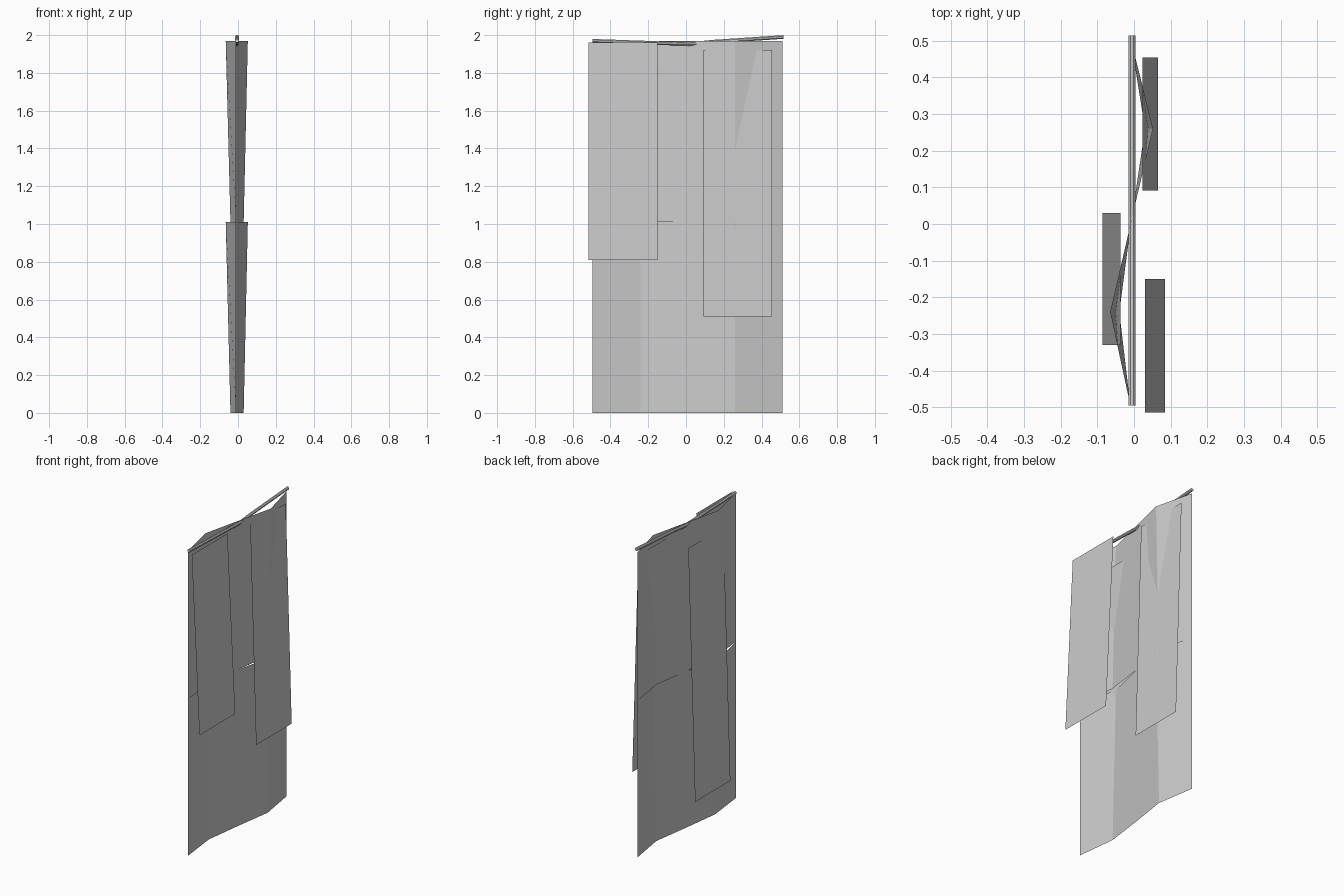
import bpy
import math
from mathutils import Vector

if "Cube" in bpy.data.objects:
    bpy.data.objects.remove(bpy.data.objects["Cube"])


def mesh_object(name, verts, faces):
    me = bpy.data.meshes.new(name)
    me.from_pydata(verts, [], faces)
    me.update()
    ob = bpy.data.objects.new(name, me)
    bpy.context.collection.objects.link(ob)
    return ob


# Folded cloth: zigzag across y, folds are deeper at the top than at the bottom
FOLD_Y = (-0.495, -0.24, 0.01, 0.26, 0.51)
TOP_X = (-0.01, -0.065, -0.007, 0.052, -0.01)
BOTTOM_X = (-0.01, -0.04, -0.007, 0.03, -0.01)


def cloth(name, z0, z1):
    n = len(FOLD_Y)
    verts = [(x, y, z0) for x, y in zip(BOTTOM_X, FOLD_Y)]
    verts += [(x, y, z1) for x, y in zip(TOP_X, FOLD_Y)]
    faces = [(i, i + 1, n + i + 1, n + i) for i in range(n - 1)]
    return mesh_object(name, verts, faces)


cloth("lower_cloth", 0.0, 1.01)
cloth("upper_cloth", 1.01, 1.97)


# Loose hanging strips: flat single sheets leaning outward at the bottom
def strip(name, y0, y1, top, bottom):
    (xt, zt), (xb, zb) = top, bottom
    verts = [(xb, y0, zb), (xb, y1, zb), (xt, y1, zt), (xt, y0, zt)]
    return mesh_object(name, verts, [(0, 1, 2, 3)])


strip("front_right_strip", -0.515, -0.15, (0.03, 1.96), (0.085, 0.81))
strip("back_right_strip", 0.092, 0.455, (0.023, 1.92), (0.065, 0.51))
strip("left_strip", -0.33, 0.03, (-0.037, 1.82), (-0.086, 0.195))

# Slightly bent hanging rod along the top edge
PATH = [(-0.495, 1.97), (-0.15, 1.958), (0.02, 1.953), (0.14, 1.965), (0.515, 1.99)]
SIDES, R = 8, 0.0105
verts, faces = [], []
for y, z in PATH:
    for k in range(SIDES):
        a = math.tau * (k + 0.5) / SIDES
        verts.append((-0.005 + R * math.cos(a), y, z + R * math.sin(a)))
for i in range(len(PATH) - 1):
    for k in range(SIDES):
        a, b = i * SIDES + k, i * SIDES + (k + 1) % SIDES
        faces.append((a, a + SIDES, b + SIDES, b))
last = (len(PATH) - 1) * SIDES
faces.append(tuple(range(SIDES)))
faces.append(tuple(last + k for k in reversed(range(SIDES))))
mesh_object("hanging_rod", verts, faces)
